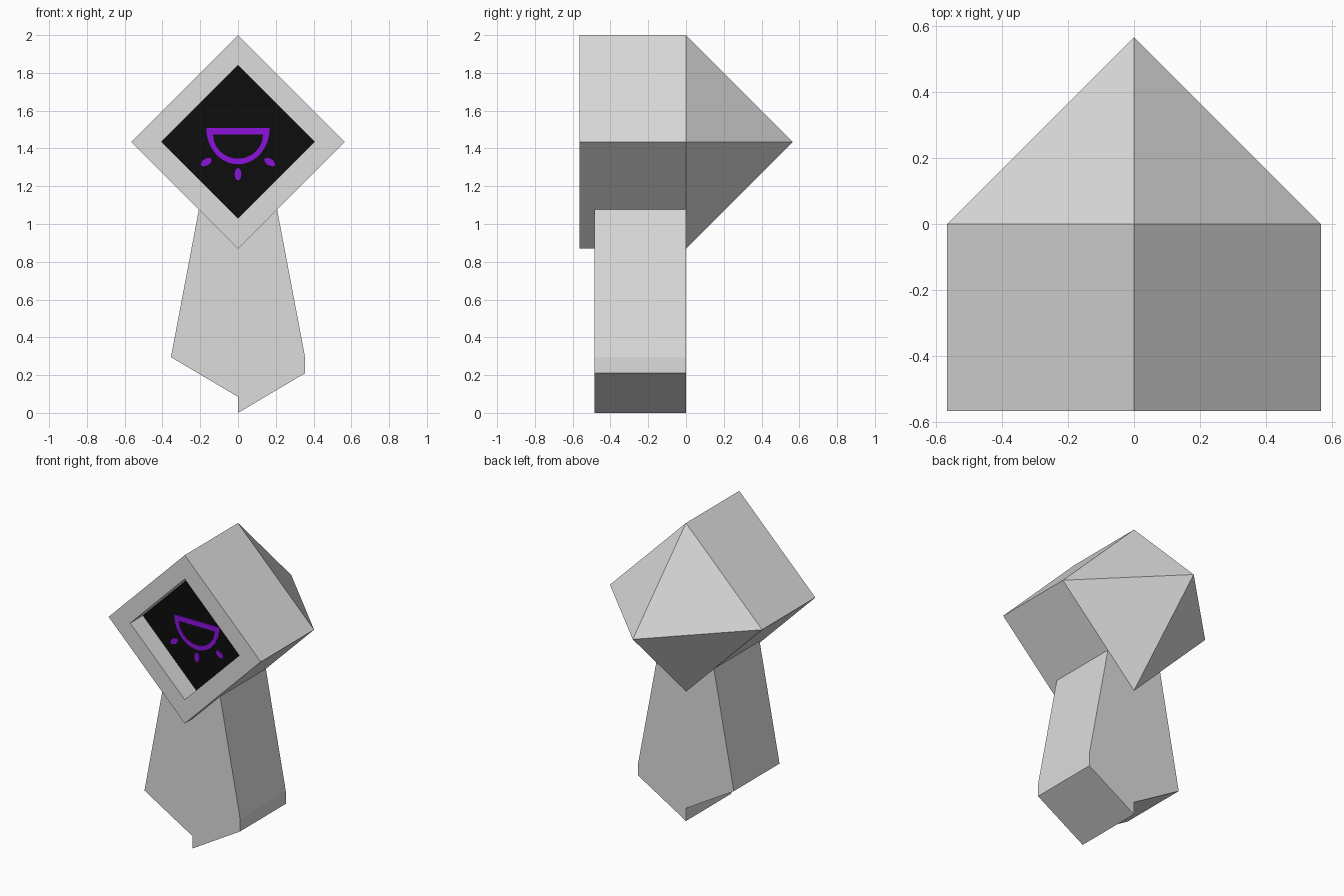
import bpy, bmesh, math
from mathutils import Matrix, Vector

if "Cube" in bpy.data.objects:
    bpy.data.objects.remove(bpy.data.objects["Cube"])


def material(name, rgb):
    m = bpy.data.materials.new(name)
    m.diffuse_color = (*rgb, 1)
    m.use_nodes = True
    m.node_tree.nodes["Principled BSDF"].inputs["Base Color"].default_value = m.diffuse_color
    return m


GREY = material("light grey", (0.72, 0.72, 0.72))
BLACK = material("black", (0.004, 0.004, 0.004))
PURPLE = material("purple", (0.26, 0.006, 0.72))


def finish(name, bm, *mats):
    bmesh.ops.recalc_face_normals(bm, faces=bm.faces[:])
    me = bpy.data.meshes.new(name)
    bm.to_mesh(me)
    bm.free()
    for m in mats:
        me.materials.append(m)
    ob = bpy.data.objects.new(name, me)
    bpy.context.collection.objects.link(ob)
    return ob


def thicken(bm, depth):
    """Extrude all flat faces along y into a closed solid."""
    geom = bmesh.ops.extrude_face_region(bm, geom=bm.faces[:], use_keep_orig=True)["geom"]
    verts = [g for g in geom if isinstance(g, bmesh.types.BMVert)]
    bmesh.ops.translate(bm, verts=verts, vec=(0, depth, 0))


def prism(name, outline, y, depth, mat):
    bm = bmesh.new()
    bm.faces.new([bm.verts.new((x, y, z)) for x, z in outline])
    thicken(bm, depth)
    return finish(name, bm, mat)


# Head: diamond block with a pyramid back and a recessed black front panel
R, CZ, PANEL_Y = 0.565, 1.435, -0.43
bm = bmesh.new()
corners = [(R, 0), (0, R), (-R, 0), (0, -R)]
front = [bm.verts.new((x, -R, CZ + z)) for x, z in corners]
back = [bm.verts.new((x, 0, CZ + z)) for x, z in corners]
apex = bm.verts.new((0, R, CZ))
face = bm.faces.new(front)
for i in range(4):
    j = (i + 1) % 4
    bm.faces.new((front[i], front[j], back[j], back[i]))
    bm.faces.new((back[i], back[j], apex))
bmesh.ops.recalc_face_normals(bm, faces=bm.faces[:])
bmesh.ops.inset_region(bm, faces=[face], thickness=0.16 * math.sqrt(0.5),
                       use_even_offset=True)
panel = bmesh.ops.extrude_discrete_faces(bm, faces=[face])["faces"][0]
bmesh.ops.translate(bm, verts=panel.verts[:], vec=(0, PANEL_Y + R, 0))
panel.material_index = 1
finish("head", bm, GREY, BLACK)

# Body: tapered slab with a stepped point below, notched to fit under the head
prism("body", [(0, 0), (0.355, 0.21), (0.355, 0.295), (0.207, 1.077), (0, 0.87),
               (-0.207, 1.077), (-0.355, 0.295), (0, 0.085)], -0.485, 0.485, GREY)

# Half-disc outline on the panel
PLATE = 0.006


def half_disc(bm, rx, rz, top, n=20):
    return [bm.verts.new((rx * math.cos(math.pi * i / n), PANEL_Y,
                          top - rz * math.sin(math.pi * i / n))) for i in range(n + 1)]


bm = bmesh.new()
outer = half_disc(bm, 0.168, 0.192, 1.508)
inner = half_disc(bm, 0.132, 0.128, 1.474)
for i in range(len(outer)):
    j = (i + 1) % len(outer)
    bm.faces.new((outer[i], outer[j], inner[j], inner[i]))
thicken(bm, -PLATE)
finish("half_disc_outline", bm, PURPLE)

# Three short rays below the half disc
for name, x, z, angle in (("left_ray", -0.168, 1.328, 33),
                          ("middle_ray", 0, 1.264, 90),
                          ("right_ray", 0.168, 1.328, -33)):
    rot = Matrix.Rotation(math.radians(angle), 2)
    pts = []
    for k in range(12):
        a = math.tau * k / 12
        p = rot @ Vector((0.032 * math.cos(a), 0.018 * math.sin(a)))
        pts.append((x + p.x, z + p.y))
    prism(name, pts, PANEL_Y, -PLATE, PURPLE)
